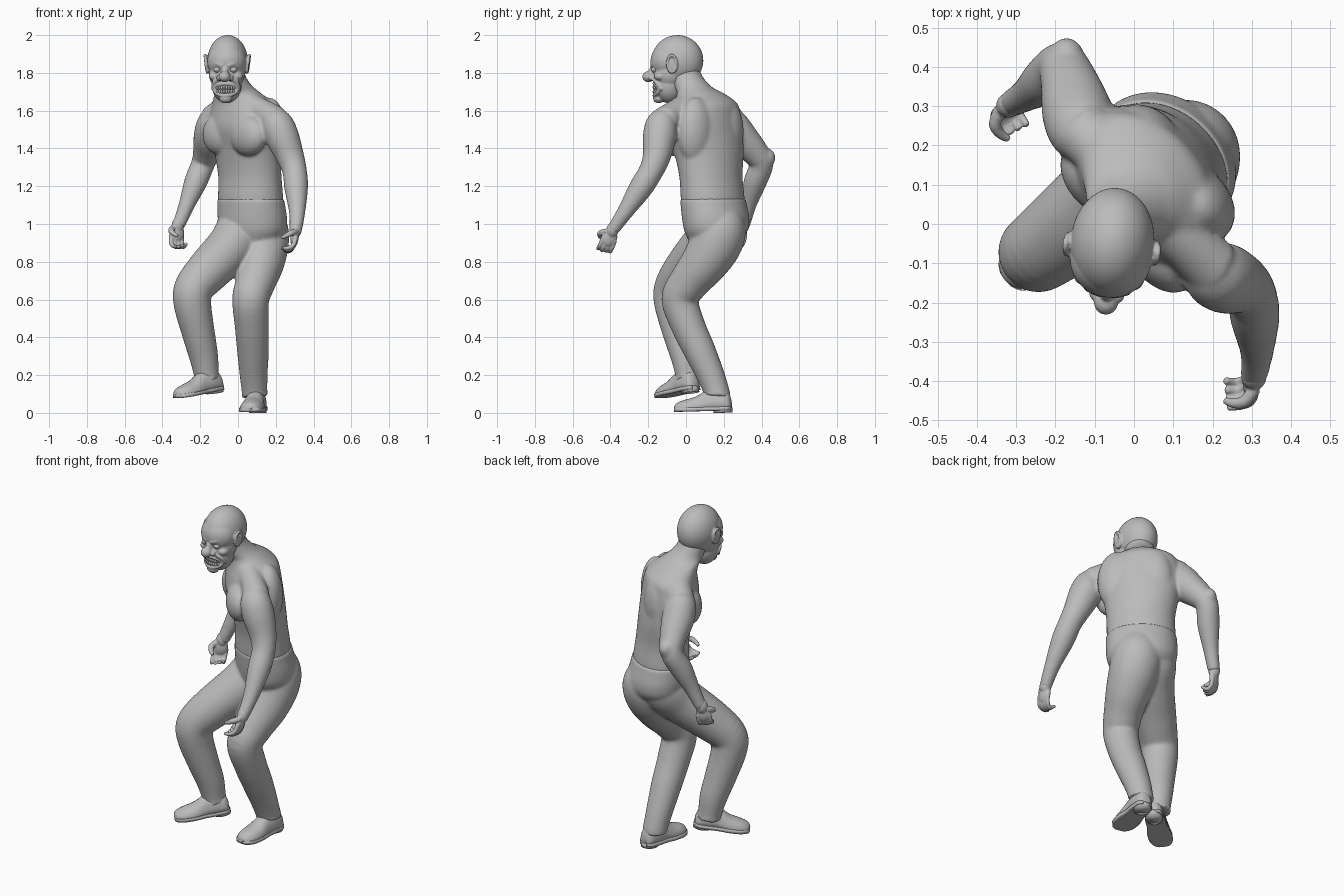
import bpy, bmesh, math
from mathutils import Vector, Matrix

cube = bpy.data.objects.get("Cube")
if cube:
    bpy.data.objects.remove(cube, do_unlink=True)

GREY = (0.5, 0.5, 0.5, 1)
mat = bpy.data.materials.new("plain_grey")
mat.use_nodes = True
mat.diffuse_color = GREY
mat.node_tree.nodes["Principled BSDF"].inputs["Base Color"].default_value = GREY


def turn(deg):
    return Matrix.Rotation(math.radians(-deg), 4, 'Z')


def finish(name, bm, voxel=None, smooth=0, matrix=None):
    """Turn a bmesh into an object; optionally fuse its shells."""
    if matrix:
        bm.transform(matrix)
    bmesh.ops.recalc_face_normals(bm, faces=bm.faces)
    for f in bm.faces:
        f.smooth = True
    me = bpy.data.meshes.new(name)
    bm.to_mesh(me)
    bm.free()
    me.materials.append(mat)
    ob = bpy.data.objects.new(name, me)
    bpy.context.collection.objects.link(ob)
    if voxel:
        rm = ob.modifiers.new("fuse", 'REMESH')
        rm.mode, rm.voxel_size, rm.use_smooth_shade = 'VOXEL', voxel, True
    if smooth:
        sm = ob.modifiers.new("soften", 'SMOOTH')
        sm.factor, sm.iterations = 0.5, smooth


def spline(pts, steps=5, closed=False):
    """Catmull-Rom through tuples of any length."""
    n, out = len(pts), []
    for i in range(n if closed else n - 1):
        idx = [(i + k) % n if closed else min(max(i + k, 0), n - 1) for k in (-1, 0, 1, 2)]
        for s in range(steps):
            t = s / steps
            out.append(tuple(
                b + 0.5 * t * (c - a + t * (2 * a - 5 * b + 4 * c - d + t * (3 * (b - c) + d - a)))
                for a, b, c, d in zip(*[pts[j] for j in idx])))
    return out if closed else out + [tuple(pts[-1])]


def skin(bm, rings, closed=False):
    vs = [[bm.verts.new(p) for p in r] for r in rings]
    n = len(vs[0])
    for i in range(len(vs) if closed else len(vs) - 1):
        a, b = vs[i], vs[(i + 1) % len(vs)]
        for j in range(n):
            bm.faces.new((a[j], a[(j + 1) % n], b[(j + 1) % n], b[j]))
    if not closed:
        bm.faces.new(vs[0])
        bm.faces.new(vs[-1])


def circle(n):
    return [(math.cos(2 * math.pi * k / n), math.sin(2 * math.pi * k / n)) for k in range(n)]


def tube(bm, pts, n=24, closed=False):
    """Round limb along points (x, y, z, radius)."""
    ps, rings = spline(pts, 5, closed), []
    ref = Vector((0.31, 0.83, 0.47))
    for i, p in enumerate(ps):
        nxt = ps[(i + 1) % len(ps)] if closed else ps[min(i + 1, len(ps) - 1)]
        prv = ps[i - 1] if closed else ps[max(i - 1, 0)]
        t = (Vector(nxt[:3]) - Vector(prv[:3])).normalized()
        a = t.cross(ref).normalized()
        b = t.cross(a)
        rings.append([Vector(p[:3]) + p[3] * (a * c + b * s) for c, s in circle(n)])
    skin(bm, rings, closed)


def trunk(bm, pts, n=48):
    """Level oval sections (x, y, z, half width, half depth, turn)."""
    skin(bm, [[Vector(p[:3]) + turn(p[5]) @ Vector((p[3] * c, p[4] * s, 0)) for c, s in circle(n)]
              for p in spline(pts)])


def ball(bm, loc, rad, base=Matrix(), seg=24):
    m = base @ Matrix.Translation(loc) @ Matrix.Diagonal((*rad, 1))
    bmesh.ops.create_uvsphere(bm, u_segments=seg, v_segments=seg * 2 // 3, radius=1, matrix=m)


# Bare upper body: trunk, neck, chest muscles, shoulder blades
bm = bmesh.new()
trunk(bm, [(.07, .145, 1.02, .17, .13, 40), (.067, .142, 1.12, .188, .15, 42),
           (.063, .132, 1.25, .188, .144, 45), (.05, .12, 1.38, .206, .15, 50),
           (.04, .095, 1.5, .23, .158, 50), (.035, .095, 1.58, .22, .15, 50),
           (.025, .1, 1.64, .19, .138, 50), (.0, .078, 1.69, .135, .115, 45),
           (-.02, .032, 1.73, .096, .1, 25), (-.042, -.002, 1.79, .08, .085, 8),
           (-.045, -.02, 1.86, .07, .08, 8)])
chest = Matrix.Translation((.04, .08, 0)) @ turn(50)
ball(bm, (.125, -.085, 1.468), (.125, .072, .108), chest)
ball(bm, (-.115, -.085, 1.475), (.11, .072, .108), chest)
for side in (-1, 1):
    ball(bm, (side * .1, .075, 1.49), (.11, .085, .18), chest)
# Trapezius slopes into the shoulders
tube(bm, [(.02, .03, 1.645, .07), (.12, -.04, 1.6, .067), (.2, -.11, 1.55, .075)])
tube(bm, [(-.01, .1, 1.645, .07), (-.07, .17, 1.61, .068), (-.13, .235, 1.555, .077)])
# Arms
tube(bm, [(.17, -.08, 1.56, .06), (.205, -.125, 1.53, .084), (.235, -.14, 1.46, .089),
          (.275, -.155, 1.36, .075), (.3, -.185, 1.28, .065), (.308, -.24, 1.19, .063),
          (.313, -.325, 1.06, .043), (.305, -.39, .965, .034)])
tube(bm, [(-.09, .2, 1.56, .06), (-.128, .235, 1.535, .085), (-.145, .285, 1.465, .09),
          (-.165, .36, 1.385, .074), (-.185, .4, 1.32, .063), (-.225, .365, 1.22, .061),
          (-.272, .33, 1.1, .043), (-.315, .305, .99, .034)])
ball(bm, (-.172, .43, 1.35), (.044, .044, .05))
finish("upper_body", bm, .008, 12)


# Hands with loosely curled fingers
def hand(name, wrist, down, curl, flip):
    w, d, c = Vector(wrist), Vector(down).normalized(), Vector(curl).normalized()
    s = d.cross(c).normalized() * flip
    c = (c - d * c.dot(d)).normalized()
    bm = bmesh.new()
    frame = Matrix((s, c, d)).transposed().to_4x4()
    frame.translation = w
    ball(bm, (0, .004, .042), (.041, .022, .05), frame)
    ball(bm, (0, 0, -.005), (.034, .032, .045), frame)
    for i in range(4):
        k = w + s * (.031 - .021 * i) + d * (.072 - .004 * abs(i - 1))
        path = [k - d * .02, k + d * .025 + c * .01, k + d * .045 + c * .034,
                k + d * (.05 - .008 * i) + c * .066]
        tube(bm, [(*p, r) for p, r in zip(path, (.012, .0125, .0115, .009))], 10)
    path = [w + s * .025 + d * .015, w + s * .05 + d * .035 + c * .026,
            w + s * .046 + d * .052 + c * .054, w + s * .032 + d * .062 + c * .075]
    tube(bm, [(*p, r) for p, r in zip(path, (.017, .016, .013, .009))], 10)
    finish(name, bm, .004, 2)


hand("left_hand", (.305, -.39, .965), (-.05, -.35, -.9), (-.9, -.15, -.1), -1)
hand("right_hand", (-.318, .303, .99), (-.15, -.1, -1), (.45, -.87, -.1), 1)

# Trousers: pelvis and legs
bm = bmesh.new()
trunk(bm, [(.067, .142, 1.135, .193, .155, 42), (.07, .147, 1.1, .195, .158, 42),
           (.077, .158, 1.02, .196, .164, 40), (.08, .157, .95, .178, .15, 38),
           (.08, .14, .86, .1, .09, 35)])
tube(bm, [(.12, .18, 1.07, .1), (.13, .183, .98, .135), (.13, .155, .89, .138),
          (.119, .093, .79, .124), (.092, .015, .69, .106), (.067, -.032, .6, .098),
          (.073, .012, .46, .09), (.079, .072, .33, .084), (.083, .13, .2, .074),
          (.088, .163, .11, .068), (.09, .165, .085, .072)], 32)
tube(bm, [(.04, .19, 1.07, .1), (.025, .178, .98, .135), (-.035, .1, .88, .13),
          (-.15, .0, .76, .118), (-.234, -.065, .66, .105), (-.24, -.067, .57, .099),
          (-.209, -.035, .42, .087), (-.182, -.005, .3, .077), (-.167, .01, .2, .066),
          (-.163, .012, .172, .07)], 32)
finish("trousers", bm, .008, 10)


# Shoes: flat-bottomed sections from heel to toe, plus sole and heel block
def shoe(name, heel, toe):
    h, t = Vector(heel), Vector(toe)
    u = (t - h).normalized()
    w = u.cross(Vector((0, 0, 1))).normalized()
    n = w.cross(u)
    size = (t - h).length
    stations = spline([(0, .024, .06), (.06, .044, .1), (.25, .052, .125), (.42, .053, .112),
                       (.62, .063, .078), (.82, .061, .062), (.95, .044, .048), (1, .02, .03)], 4)
    bm = bmesh.new()
    skin(bm, [[h + u * (a * size) + w * (c * b) + n * (max(s, 0) ** .7 * high)
               for c, s in circle(24)] for a, b, high in stations])
    finish(name + "_upper", bm)
    bm = bmesh.new()
    skin(bm, [[h + u * (a * size) + w * (c * b * 1.08) + n * (.02 if s > 0 else 0)
               for c, s in circle(24)] for a, b, high in stations])
    finish(name + "_sole", bm)
    bm = bmesh.new()
    skin(bm, [[h + u * (.045 + .05 * s) + w * (.046 * c) + n * z for c, s in circle(24)]
              for z in (-.012, .015)])
    finish(name + "_heel", bm)


shoe("left_shoe", (.112, .24, .014), (.06, -.06, .005))
shoe("right_shoe", (-.09, .05, .125), (-.325, -.14, .078))

# Head
head = Matrix.Translation((-.055, -.045, 0)) @ turn(6)
bm = bmesh.new()
ball(bm, (0, 0, 1.865), (.106, .137, .135), seg=60)
ball(bm, (0, -.047, 1.86), (.103, .096, .1), seg=48)
ball(bm, (0, -.045, 1.74), (.08, .08, .1), seg=48)
ball(bm, (0, -.04, 1.8), (.096, .092, .1), seg=48)
ball(bm, (0, -.1, 1.665), (.036, .03, .026))
ball(bm, (0, -.125, 1.805), (.02, .028, .035))
ball(bm, (0, -.155, 1.78), (.031, .032, .029))
tube(bm, [(.06 * c, -.122 + 8 * (.06 * c) ** 2, 1.712 + .032 * s, .011)
          for c, s in circle(12)], 10, closed=True)
for side in (-1, 1):
    # Brow, cheek and nostril
    tube(bm, [(side * .012, -.133, 1.836, .013), (side * .045, -.118, 1.85, .016),
              (side * .078, -.087, 1.845, .012)], 12)
    ball(bm, (side * .062, -.085, 1.782), (.03, .034, .024))
    ball(bm, (side * .029, -.134, 1.774), (.016, .02, .016))
    # Ear with a raised rim
    ball(bm, (side * .104, -.02, 1.842), (.013, .024, .045))
    tube(bm, [(side * (.112 + .006 * s), -.018 + .024 * c, 1.848 + .045 * s, .008)
              for c, s in circle(10)], 10, closed=True)
    # Crease from nose to mouth corner
    tube(bm, [(side * .034, -.125, 1.768, .01), (side * .062, -.102, 1.745, .012),
              (side * .07, -.078, 1.71, .01)], 10)
finish("head", bm, .004, 5, head)

# Eyes
for label, side in (("left", 1), ("right", -1)):
    bm = bmesh.new()
    ball(bm, (side * .042, -.115, 1.818), (.021, .02, .017))
    finish(label + "_eye", bm, matrix=head)

# Two rows of teeth
bm = bmesh.new()
for row in (-1, 1):
    for i in range(8):
        x = (i - 3.5) * .0128
        ball(bm, (x, -.123 + 8 * x * x, 1.712 + row * .011), (.0066, .009, .012))
finish("teeth", bm, matrix=head)
